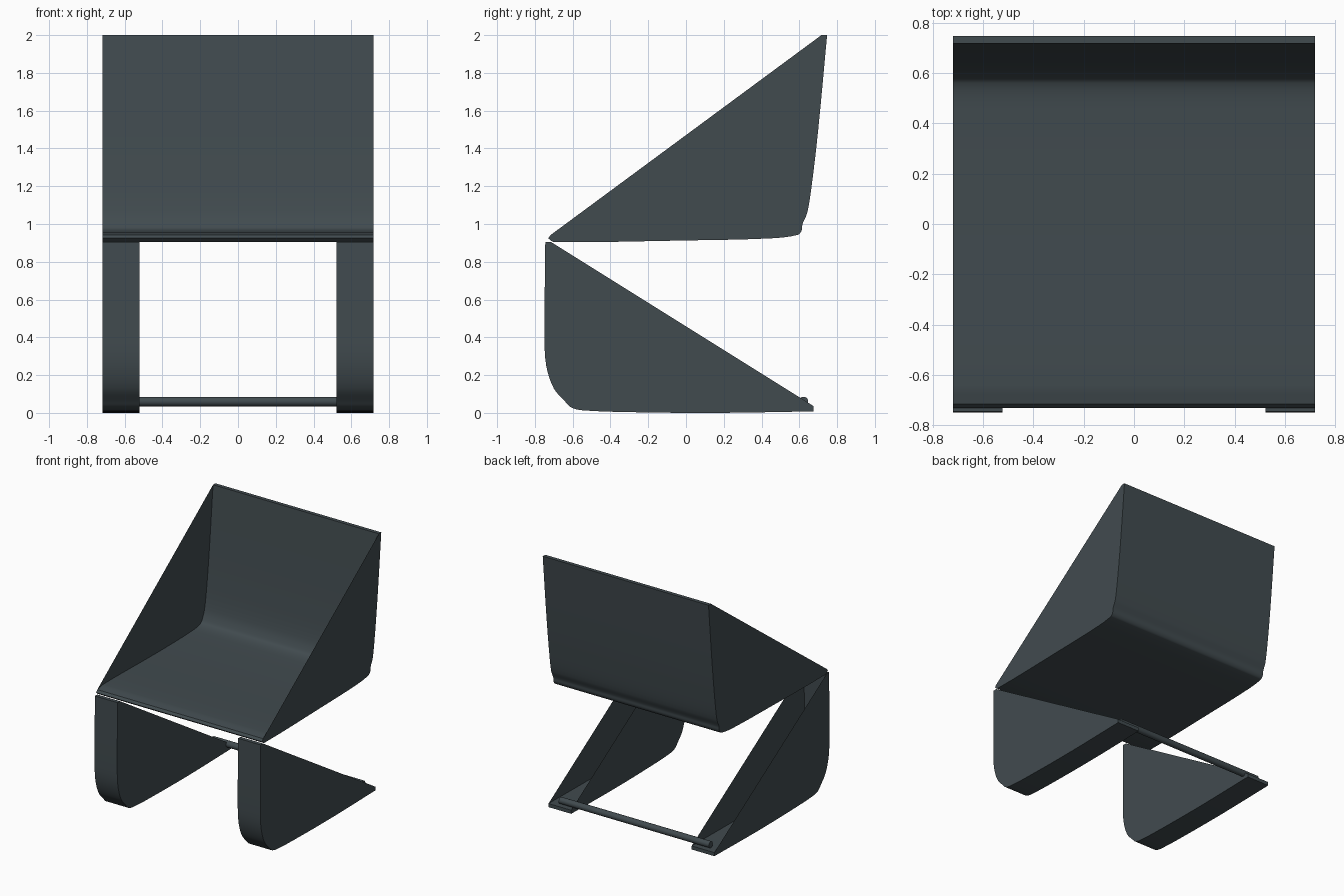
import bpy
import bmesh
import math
from mathutils import Vector

cube = bpy.data.objects.get("Cube")
if cube:
    bpy.data.objects.remove(cube, do_unlink=True)

slate = bpy.data.materials.new("dark_slate")
slate.use_nodes = True
colour = (0.053, 0.070, 0.078, 1)
slate.diffuse_color = colour
slate.node_tree.nodes["Principled BSDF"].inputs["Base Color"].default_value = colour


def smooth_path(points, steps=4):
    """Pass a rounded curve through the (y, z) points, keeping both ends."""
    pts = [Vector(p) for p in points]
    pts = [pts[0]] + pts + [pts[-1]]
    path = []
    for a, b, c, d in zip(pts, pts[1:], pts[2:], pts[3:]):
        # tangents are scaled to the span so that long runs stay straight
        span = (c - b).length
        m0 = (c - a).normalized() * span
        m1 = (d - b).normalized() * span
        for i in range(steps):
            t = i / steps
            h = t * t * (3 - 2 * t)
            path.append(b * (1 - h) + c * h + m0 * t * (1 - t) ** 2 - m1 * t * t * (1 - t))
    return path + [pts[-1]]


def finish(ob):
    ob.data.materials.append(slate)
    bpy.ops.object.select_all(action='DESELECT')
    ob.select_set(True)
    bpy.context.view_layer.objects.active = ob
    bpy.ops.object.shade_smooth_by_angle(angle=math.radians(35))


def bent_sheet(name, outer, inner, x0, x1):
    """Bent sheet spanning x0 to x1, with a flat web closing each side."""
    outer, inner = smooth_path(outer), smooth_path(inner)
    bm = bmesh.new()
    loop = outer + inner[::-1]
    rows = [[bm.verts.new((x, p.x, p.y)) for p in loop] for x in (x0, x1)]
    n = len(loop)
    for i in range(n):
        j = (i + 1) % n
        bm.faces.new((rows[0][i], rows[0][j], rows[1][j], rows[1][i]))
    bmesh.ops.recalc_face_normals(bm, faces=bm.faces)
    # side webs follow the outer curve and close along the straight chord
    web = outer + [inner[-1], inner[0]]
    for x in (x0, x1):
        face = bm.faces.new([bm.verts.new((x, p.x, p.y)) for p in web])
        face.normal_update()
        if face.normal.x * (1 if x == x1 else -1) < 0:
            face.normal_flip()
    me = bpy.data.meshes.new(name)
    bm.to_mesh(me)
    bm.free()
    ob = bpy.data.objects.new(name, me)
    bpy.context.collection.objects.link(ob)
    finish(ob)


# Seat and backrest in one bent shell
bent_sheet(
    "seat_shell",
    [(-0.73, 0.925), (-0.70, 0.905), (0, 0.913), (0.45, 0.924), (0.59, 0.942),
     (0.612, 0.965), (0.617, 1.0), (0.642, 1.06), (0.665, 1.2), (0.70, 1.5), (0.747, 2.0)],
    [(-0.715, 0.943), (-0.64, 0.957), (0, 0.95), (0.45, 0.955), (0.56, 0.972),
     (0.59, 1.01), (0.612, 1.07), (0.635, 1.2), (0.67, 1.5), (0.717, 2.0)],
    -0.718, 0.718)

# Two cantilever legs
for name, x0, x1 in (("left_leg", 0.522, 0.718), ("right_leg", -0.718, -0.522)):
    bent_sheet(
        name,
        [(-0.745, 0.905), (-0.749, 0.4), (-0.74, 0.25), (-0.70, 0.13), (-0.64, 0.06),
         (-0.61, 0.03), (-0.55, 0.014), (-0.3, 0.004), (0.15, 0.0), (0.675, 0.008)],
        [(-0.715, 0.905), (-0.719, 0.4), (-0.71, 0.26), (-0.67, 0.15), (-0.61, 0.08),
         (-0.54, 0.046), (-0.3, 0.034), (0.15, 0.03), (0.675, 0.036)],
        x0, x1)

# Rear cross bar resting on the leg ends
bpy.ops.mesh.primitive_cylinder_add(
    vertices=20, radius=0.025, depth=1.3, location=(0, 0.622, 0.06),
    rotation=(0, math.pi / 2, 0))
bar = bpy.context.object
bar.name = "cross_bar"
finish(bar)
